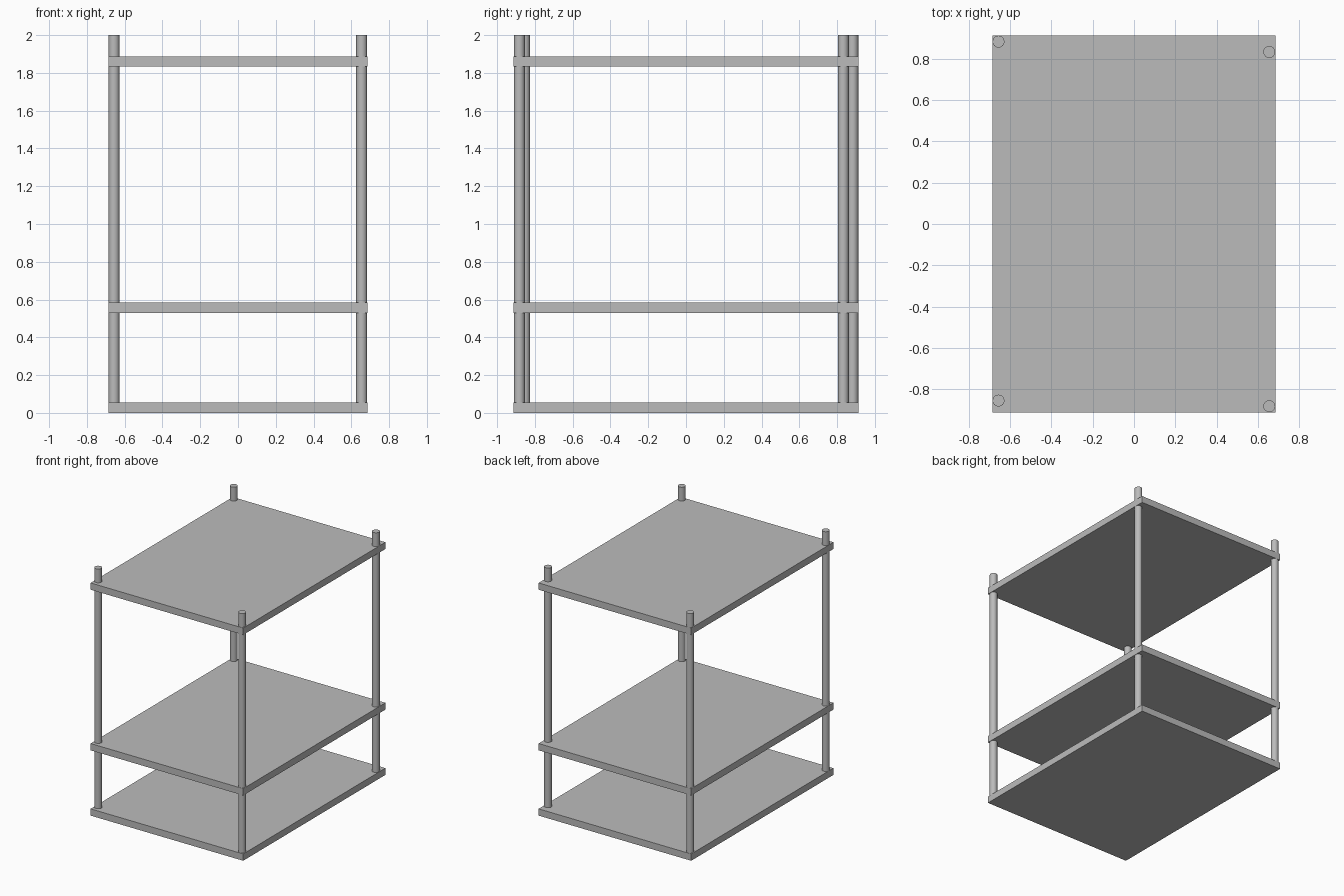
import bpy

cube = bpy.data.objects.get("Cube")
if cube:
    bpy.data.objects.remove(cube, do_unlink=True)

WIDTH, DEPTH, THICK = 1.37, 1.824, 0.055
HEIGHT, RADIUS = 2.0, 0.029

grey = bpy.data.materials.new("plain_grey")
grey.use_nodes = True
colour = (0.5, 0.5, 0.5, 1)
grey.diffuse_color = colour
grey.node_tree.nodes["Principled BSDF"].inputs["Base Color"].default_value = colour


def finish(name):
    obj = bpy.context.object
    obj.name = name
    obj.data.materials.append(grey)
    return obj


# Three flat rectangular shelves
shelves = {"bottom_shelf": 0.0, "middle_shelf": 0.53, "top_shelf": 1.833}
for name, z in shelves.items():
    bpy.ops.mesh.primitive_cube_add(size=1, location=(0, 0, z + THICK / 2))
    shelf = finish(name)
    shelf.scale = (WIDTH, DEPTH, THICK)
    bpy.ops.object.transform_apply(location=False, rotation=False, scale=True)

# Round corner posts, each set slightly differently from its corner
posts = {
    "back_right_post": (-0.656, 0.883),
    "back_left_post": (0.655, 0.833),
    "front_right_post": (-0.656, -0.855),
    "front_left_post": (0.655, -0.882),
}
for name, (x, y) in posts.items():
    bpy.ops.mesh.primitive_cylinder_add(
        vertices=16, radius=RADIUS, depth=HEIGHT - THICK / 2,
        location=(x, y, (HEIGHT + THICK / 2) / 2))
    finish(name)
    bpy.ops.object.shade_smooth_by_angle()
